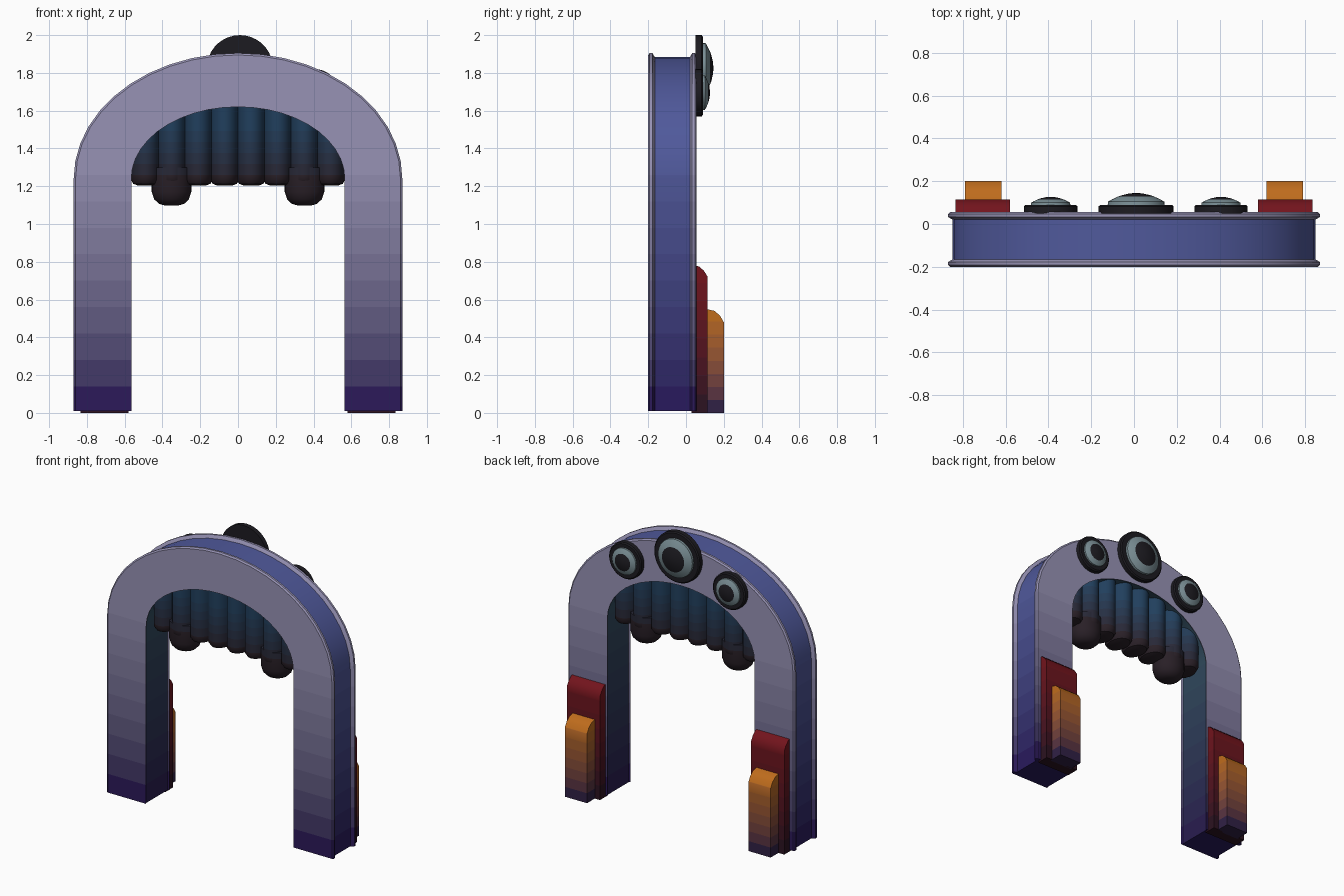
import bpy, bmesh, math

if "Cube" in bpy.data.objects:
    bpy.data.objects.remove(bpy.data.objects["Cube"])

mats = {}


def material(col):
    key = tuple(round(c, 4) for c in col)
    if key not in mats:
        m = bpy.data.materials.new("paint_%d" % len(mats))
        m.diffuse_color = (*key, 1)
        m.use_nodes = True
        m.node_tree.nodes["Principled BSDF"].inputs["Base Color"].default_value = m.diffuse_color
        mats[key] = m
    return mats[key]


def finish(name, bm, ramps, pick=lambda f: 0, z0=0, z1=1, steps=1):
    """Slice the mesh into height bands, colour each band, make the object."""
    for i in range(1, steps):
        z = z0 + (z1 - z0) * i / steps
        bmesh.ops.bisect_plane(bm, geom=bm.verts[:] + bm.edges[:] + bm.faces[:],
                               plane_co=(0, 0, z), plane_no=(0, 0, 1))
    bmesh.ops.recalc_face_normals(bm, faces=bm.faces[:])
    me = bpy.data.meshes.new(name)
    slots = []
    for f in bm.faces:
        low, high = ramps[pick(f)]
        t = (f.calc_center_median().z - z0) / (z1 - z0)
        band = min(max(int(t * steps), 0), steps - 1)
        t = band / (steps - 1) if steps > 1 else 1
        m = material([a + (b - a) * t for a, b in zip(low, high)])
        if m not in slots:
            slots.append(m)
            me.materials.append(m)
        f.material_index = slots.index(m)
    bm.to_mesh(me)
    bm.free()
    ob = bpy.data.objects.new(name, me)
    bpy.context.collection.objects.link(ob)
    bpy.context.view_layer.objects.active = ob
    ob.select_set(True)
    bpy.ops.object.shade_smooth_by_angle(angle=math.radians(35))
    ob.select_set(False)
    return ob


def bridge(bm, loops):
    """Skin a list of equal-length point loops and cap both ends."""
    rows = [[bm.verts.new(p) for p in loop] for loop in loops]
    n = len(rows[0])
    for a, b in zip(rows, rows[1:]):
        for i in range(n):
            j = (i + 1) % n
            bm.faces.new((a[i], a[j], b[j], b[i]))
    bm.faces.new(rows[0])
    bm.faces.new(rows[-1])


def ring(rx, ry, n):
    return [(rx * math.cos(2 * math.pi * i / n), ry * math.sin(2 * math.pi * i / n)) for i in range(n)]


# Arch: rimmed section swept up one leg, over the elliptical top, down the other
SPRING = 1.24
N = 22
stations = [((0.87, 0.01), (0.565, 0.01))]
for i in range(N + 1):
    a = math.pi * i / N
    c, s = math.cos(a), math.sin(a)
    stations.append(((0.87 * c, SPRING + 0.665 * s), (0.565 * c, SPRING + 0.38 * s)))
stations.append(((-0.87, 0.01), (-0.565, 0.01)))
section = [(-0.2, 0.01), (-0.192, 0), (-0.178, 0), (-0.165, 0.022), (0.02, 0.022),
           (0.033, 0), (0.047, 0), (0.055, 0.01)]
loops = []
for (ox, oz), (ix, iz) in stations:
    d = math.hypot(ox - ix, oz - iz)
    nx, nz = (ox - ix) / d, (oz - iz) / d
    loop = [(ox - nx * g, y, oz - nz * g) for y, g in section]
    loop += [(ix + nx * g, y, iz + nz * g)
             for y, g in ((0.055, 0), (0.045, 0.008), (-0.19, 0.008), (-0.2, 0))]
    loops.append(loop)
bm = bmesh.new()
bridge(bm, loops)


def arch_zone(f):
    c = f.calc_center_median()
    if -0.16 < c.y < 0.015:
        r = math.hypot(c.x / 0.72, max(c.z - SPRING, 0) / 0.52)
        return 1 if r > 1 else 2
    return 0


finish("arch", bm, [((0.025, 0.01, 0.1), (0.31, 0.29, 0.46)),
                    ((0.022, 0.01, 0.11), (0.08, 0.1, 0.33)),
                    ((0.022, 0.012, 0.08), (0.03, 0.07, 0.11))],
       arch_zone, 0, 1.4, 10)


# Hanging row of rounded columns under the arch, plus two longer tips
BLUE, DARK = (0.015, 0.05, 0.11), (0.022, 0.014, 0.02)


def hanging(name, x, rx, ry, rings, steps):
    bm = bmesh.new()
    bridge(bm, [[(x + u, -0.072 + v, z) for u, v in ring(rx * k, ry * k, 20)] for k, z in rings])
    finish(name, bm, [(DARK, BLUE)], z0=1.2, z1=1.55, steps=steps)


for i in range(8):
    x = -0.49 + 0.14 * i
    top = SPRING + 0.38 * math.sqrt(1 - (x / 0.565) ** 2) + 0.08
    hanging("column_%d" % i, x, 0.076, 0.105,
            [(1, top), (1, 1.235), (0.85, 1.213), (0.5, 1.203)], 6)
for side in (-1, 1):
    hanging("long_tip", side * 0.352, 0.105, 0.1,
            [(1, 1.3), (1, 1.17), (0.88, 1.132), (0.65, 1.108), (0.35, 1.098)], 6)


# Eyes on the back: dark disc, pale domed lens, dark pupil
BLACK, PALE = (0.012, 0.011, 0.015), (0.2, 0.28, 0.31)


def eye(name, x, z, r, lens, bulge):
    profile = [(r, 0.05), (r, 0.083), (r - 0.008, 0.09), (lens, 0.09)]
    for t in (0, 0.35, 0.64, 0.5, 0.25, 0.08):
        k = {0: 0.99, 0.35: 0.85}.get(t, t)
        profile.append((lens * k, 0.09 + bulge * (0.25 + 0.75 * (1 - k ** 2))))
    bm = bmesh.new()
    bridge(bm, [[(x + u, y, z + v) for u, v in ring(k, k, 36)] for k, y in profile])

    def zone(f):
        c = [v.co for v in f.verts]
        far = sum(math.hypot(p.x - x, p.z - z) for p in c) / len(c)
        y = sum(p.y for p in c) / len(c)
        return 1 if y > 0.091 and far > 0.65 * lens else 0

    finish(name, bm, [(BLACK, BLACK), (PALE, PALE)], zone)


eye("middle_eye", 0.01, 1.825, 0.175, 0.133, 0.055)
eye("left_eye", -0.39, 1.695, 0.125, 0.092, 0.037)
eye("right_eye", 0.407, 1.695, 0.125, 0.092, 0.037)


# Stepped blocks at the back of each leg
def block(name, x0, x1, profile, low, high):
    bm = bmesh.new()
    bridge(bm, [[(x, y, z) for y, z in profile] for x in (x0, x1)])
    top = max(z for y, z in profile)
    finish(name, bm, [(low, high)], z1=top, steps=8)


for s in (-1, 1):
    block("red_block", s * 0.58, s * 0.835,
          [(0.03, 0), (0.115, 0), (0.115, 0.72), (0.095, 0.752), (0.07, 0.775), (0.03, 0.785)],
          (0.025, 0.006, 0.015), (0.17, 0.007, 0.012))
    block("orange_block", s * 0.62, s * 0.79,
          [(0.1, 0), (0.2, 0), (0.2, 0.48), (0.18, 0.515), (0.15, 0.54), (0.1, 0.552)],
          (0.03, 0.015, 0.06), (0.52, 0.15, 0.012))
